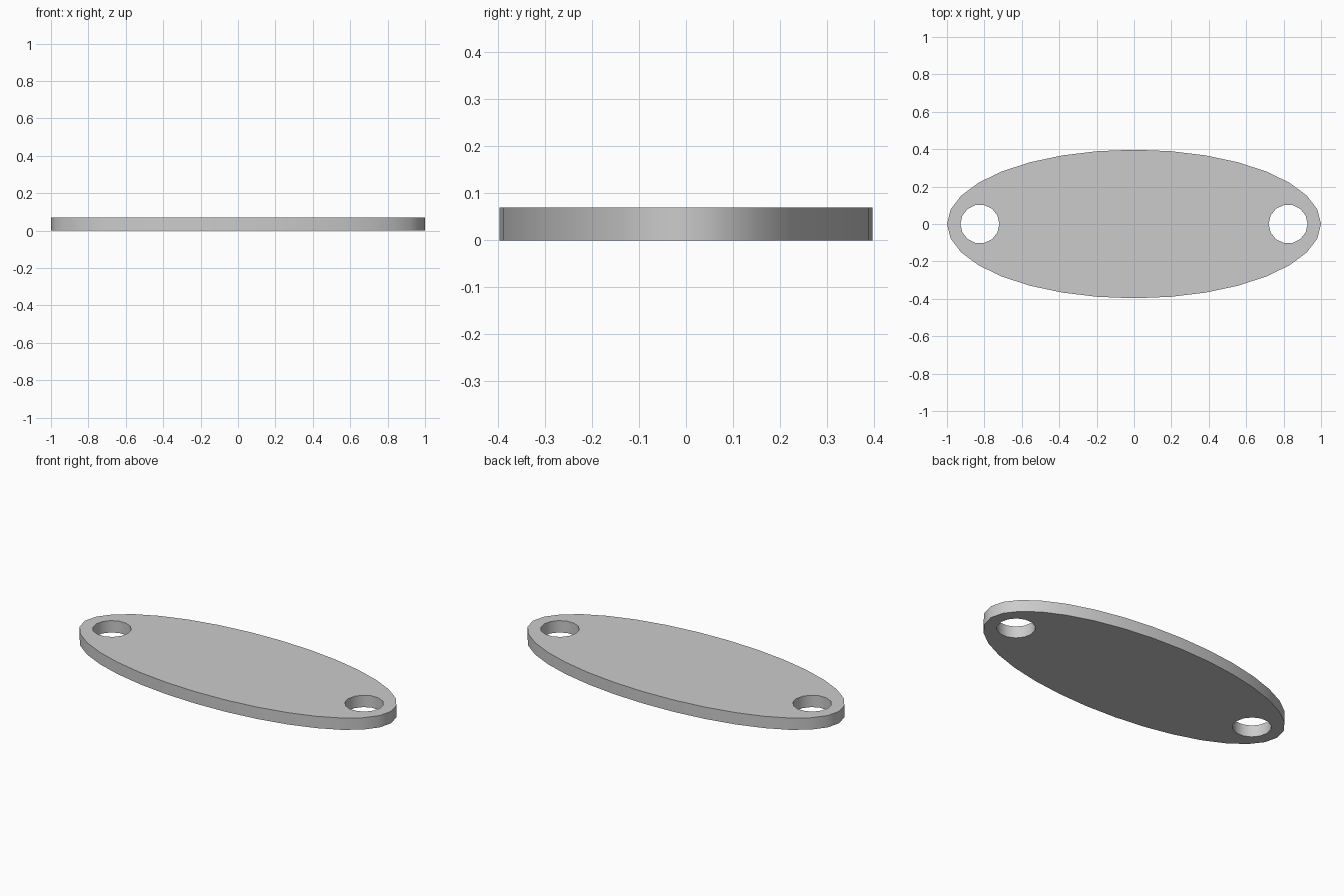
import bpy
import bmesh
import math

if "Cube" in bpy.data.objects:
    bpy.data.objects.remove(bpy.data.objects["Cube"])

HALF_LENGTH, HALF_WIDTH, THICKNESS = 1.0, 0.397, 0.07
HOLE_X, HOLE_RADIUS = 0.824, 0.104


def add_loop(bm, cx, rx, ry, sides):
    """Closed edge loop on z = 0."""
    verts = []
    for i in range(sides):
        a = 2 * math.pi * i / sides
        verts.append(bm.verts.new((cx + rx * math.cos(a), ry * math.sin(a), 0)))
    return [bm.edges.new((verts[i], verts[(i + 1) % sides])) for i in range(sides)]


# Flat outline: oval with a round hole near each end
bm = bmesh.new()
edges = add_loop(bm, 0, HALF_LENGTH, HALF_WIDTH, 32)
for side in (-1, 1):
    edges += add_loop(bm, side * HOLE_X, HOLE_RADIUS, HOLE_RADIUS, 14)
bmesh.ops.triangle_fill(bm, edges=edges, use_beauty=True, normal=(0, 0, 1))

# Thicken into a plate, keeping the underside
result = bmesh.ops.extrude_face_region(bm, geom=bm.faces[:], use_keep_orig=True)
top = [v for v in result["geom"] if isinstance(v, bmesh.types.BMVert)]
bmesh.ops.translate(bm, verts=top, vec=(0, 0, THICKNESS))
bmesh.ops.recalc_face_normals(bm, faces=bm.faces[:])
bmesh.ops.dissolve_limit(bm, angle_limit=0.01, verts=bm.verts[:], edges=bm.edges[:])

mesh = bpy.data.meshes.new("oval_plate")
bm.to_mesh(mesh)
bm.free()
plate = bpy.data.objects.new("oval_plate", mesh)
bpy.context.collection.objects.link(plate)

# Smooth walls, crisp rims
bpy.context.view_layer.objects.active = plate
plate.select_set(True)
bpy.ops.object.shade_smooth_by_angle(angle=math.radians(35))
